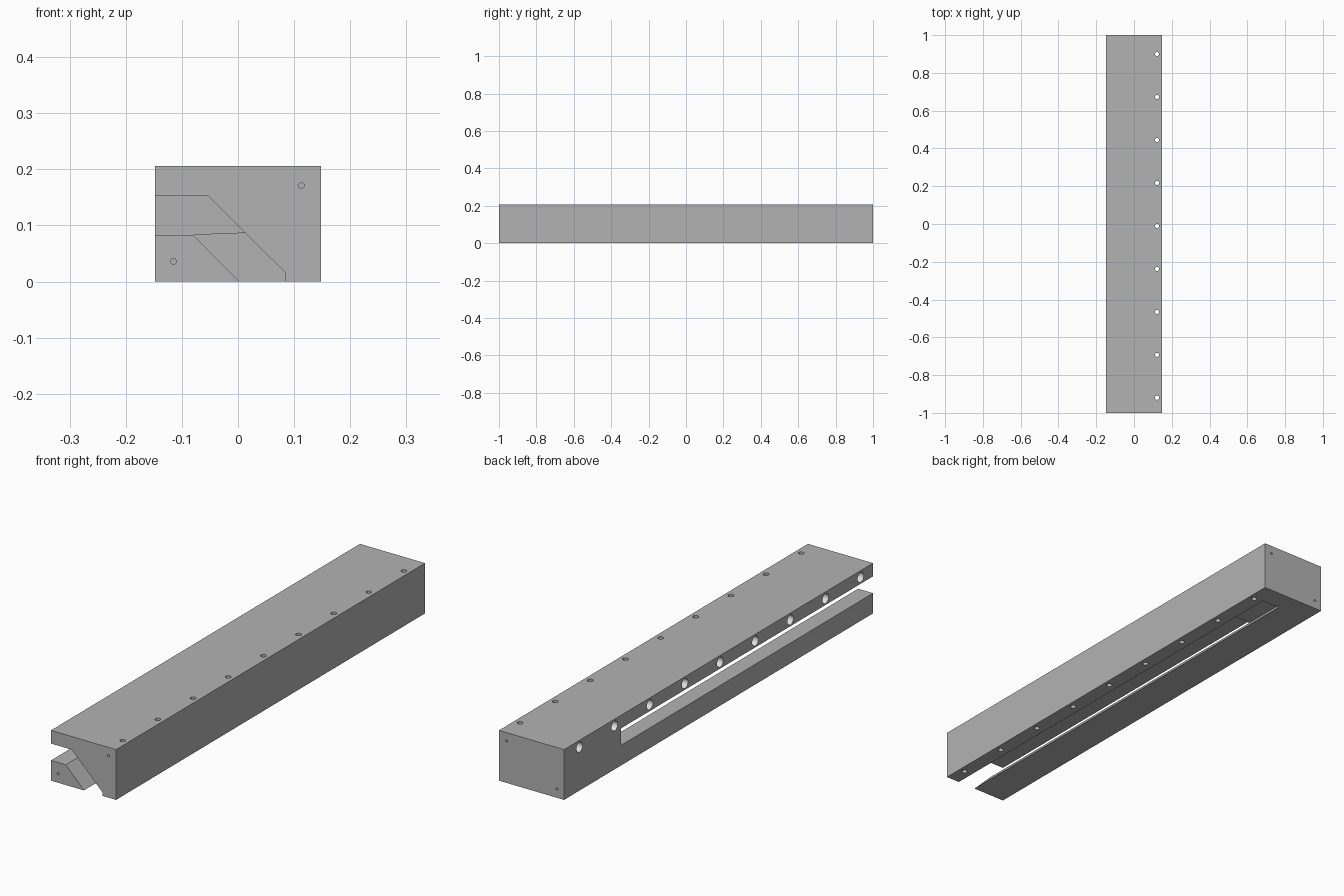
import bpy, bmesh, math
from mathutils import Matrix, Vector

old = bpy.data.objects.get("Cube")
if old:
    bpy.data.objects.remove(old, do_unlink=True)

W, H = 0.1475, 0.206                                # half width, height
HOLE_Y = [0.90 - 0.2275 * i for i in range(9)]
BORE_Z, BORE_R = 0.178, 0.02


def material(name, value):
    m = bpy.data.materials.new(name)
    m.use_nodes = True
    m.diffuse_color = (value, value, value, 1)
    m.node_tree.nodes["Principled BSDF"].inputs["Base Color"].default_value = m.diffuse_color
    return m


def finish(name, bm):
    bmesh.ops.recalc_face_normals(bm, faces=bm.faces)
    mesh = bpy.data.meshes.new(name)
    bm.to_mesh(mesh)
    bm.free()
    ob = bpy.data.objects.new(name, mesh)
    bpy.context.collection.objects.link(ob)
    return ob


def prism(name, profile, y0, y1):
    """Extrude an x-z profile along y."""
    bm = bmesh.new()
    face = bm.faces.new([bm.verts.new((x, y0, z)) for x, z in profile])
    side = bmesh.ops.extrude_face_region(bm, geom=[face])["geom"]
    bmesh.ops.translate(bm, vec=(0, y1 - y0, 0),
                        verts=[v for v in side if isinstance(v, bmesh.types.BMVert)])
    return finish(name, bm)


def drills(name, ends, radius, segments=24):
    """Round cutters, each running between two points."""
    bm = bmesh.new()
    for a, b in ends:
        a, b = Vector(a), Vector(b)
        turn = (b - a).to_track_quat('Z', 'Y').to_matrix().to_4x4()
        bmesh.ops.create_cone(bm, cap_ends=True, segments=segments, radius1=radius,
                              radius2=radius, depth=(b - a).length,
                              matrix=Matrix.Translation((a + b) / 2) @ turn)
    return finish(name, bm)


# Main block
body = prism("slotted_block", [(-W, 0), (W, 0), (W, H), (-W, H)], -1, 1)
body.data.materials.append(material("mid grey", 0.45))
body.data.materials.append(material("pale grey", 0.75))

# Bent slot, open at the front, at the side and below
bottom = [(0.085, -0.05), (0.085, 0.015)]
slot = prism("slot_cutter", [(-0.2, 0.083), (-0.08, 0.083), (0.002, 0), (0.002, -0.05)]
             + bottom + [(-0.053, 0.152), (-0.2, 0.152)], -1.1, 0.63)
# Lower leg of the slot runs further back
leg = prism("slot_leg_cutter", [(-0.08, 0.083), (0.002, 0), (0.002, -0.05)]
            + bottom + [(0.013, 0.0865)], 0.5, 0.91)
# Upright holes, side bores and small end holes
upright = drills("upright_hole_cutter",
                 [((0.122, y, -0.1), (0.122, y, 0.3)) for y in HOLE_Y], 0.011)
bores = drills("side_bore_cutter",
               [((-0.2, y, BORE_Z), (-0.06, y, BORE_Z)) for y in HOLE_Y], BORE_R)
pins = drills("end_hole_cutter",
              [((x, s * 1.1, z), (x, s * 0.95, z)) for s in (-1, 1)
               for x, z in ((0.113, 0.171), (-0.115, 0.036))], 0.005, 16)

bpy.context.view_layer.objects.active = body
for cutter in (slot, leg, upright, bores, pins):
    cutter.hide_render = True
    mod = body.modifiers.new(cutter.name, 'BOOLEAN')
    mod.operation = 'DIFFERENCE'
    mod.solver = 'EXACT'
    mod.object = cutter
    bpy.ops.object.modifier_apply(modifier=mod.name)
    bpy.data.objects.remove(cutter, do_unlink=True)

# Pale lining inside the side bores
for p in body.data.polygons:
    c = p.center
    inside = any(math.hypot(c.y - y, c.z - BORE_Z) < BORE_R + 0.001 for y in HOLE_Y)
    p.material_index = int(inside and -W + 0.001 < c.x < -0.05 and p.area < 0.01)

bpy.ops.object.select_all(action='DESELECT')
body.select_set(True)
bpy.ops.object.shade_smooth_by_angle(angle=math.radians(30))
